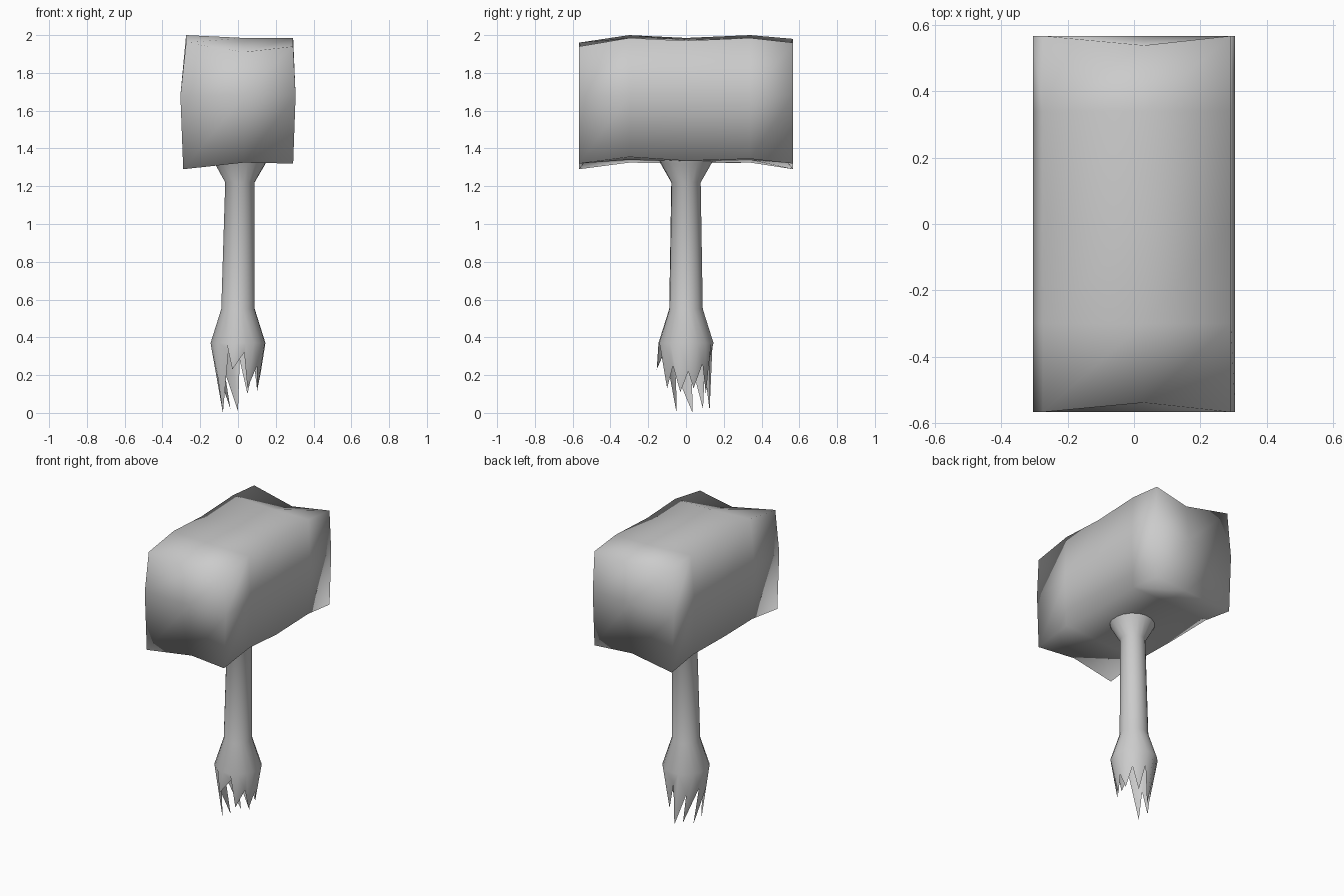
import bpy, math

if "Cube" in bpy.data.objects:
    bpy.data.objects.remove(bpy.data.objects["Cube"])


def make(name, verts, faces):
    me = bpy.data.meshes.new(name)
    me.from_pydata(verts, [], faces)
    me.update()
    ob = bpy.data.objects.new(name, me)
    bpy.context.collection.objects.link(ob)
    for p in me.polygons:
        p.use_smooth = True
    return ob


# Hammer head: hand-shaped block, a subdivided box with uneven edges
YS = [-0.567, -0.3, 0.0, 0.34, 0.567]
TOP = {0: [1.96, 2.0, 1.985, 2.0, 1.98],
       1: [1.91, 1.985, 1.975, 1.985, 1.93],
       2: [1.94, 1.985, 1.97, 1.985, 1.96]}
BOTTOM = {0: [1.29, 1.325, 1.32, 1.325, 1.29],
          1: [1.325, 1.34, 1.33, 1.34, 1.325],
          2: [1.32, 1.355, 1.335, 1.345, 1.32]}
XS = [[-0.29, 0.03, 0.292], [-0.305, 0.03, 0.305], [-0.275, 0.03, 0.292]]


def head_point(i, j, k):
    lo, hi = BOTTOM[i][j], TOP[i][j]
    y = YS[j]
    if j in (0, 4) and k != 1 and i == 1:
        y *= 0.95
    return (XS[k][i], y, (lo, 1.68, hi)[k])


verts, index, faces = [], {}, []


def vid(i, j, k):
    if (i, j, k) not in index:
        index[i, j, k] = len(verts)
        verts.append(head_point(i, j, k))
    return index[i, j, k]


def side(nu, nv, at, flip):
    for u in range(nu):
        for v in range(nv):
            q = [vid(*at(u, v)), vid(*at(u + 1, v)),
                 vid(*at(u + 1, v + 1)), vid(*at(u, v + 1))]
            faces.append(q[::-1] if flip else q)


for end in (0, 1):
    side(4, 2, lambda u, v: (2 * end, u, v), end == 0)
    side(2, 2, lambda u, v: (u, 4 * end, v), end == 1)
    side(2, 4, lambda u, v: (u, v, 2 * end), end == 0)
make("hammer_head", verts, faces)

# Splintered end: tips of the broken wood (x, y, z) in counter-clockwise order
TIPS = [(0.10, -0.03, 0.11), (0.10, 0.04, 0.13), (0.05, 0.105, 0.10),
        (0.0, 0.125, 0.01), (-0.04, 0.09, 0.02), (-0.08, 0.035, 0.0),
        (-0.08, -0.05, 0.0), (-0.03, -0.155, 0.23), (0.05, -0.10, 0.13)]
NOTCH = [0.22, 0.26, 0.28, 0.22, 0.25, 0.21, 0.33, 0.32, 0.25]

# Handle: flared top, slim shaft, bulge, then the jagged lower edge
RINGS = [(0.01, 0.15, 1.36), (0.012, 0.135, 1.32), (0.01, 0.078, 1.22),
         (0.0, 0.089, 0.55), (0.0, 0.146, 0.37)]
N = 2 * len(TIPS)
verts, faces = [], []
angles = [-0.25 + math.tau * s / N for s in range(N)]
for cx, r, z in RINGS:
    verts += [(cx + r * math.cos(a), r * math.sin(a), z) for a in angles]
for s, a in enumerate(angles):
    if s % 2 == 0:
        verts.append(TIPS[s // 2])
    else:
        verts.append((0.122 * math.cos(a), 0.122 * math.sin(a), NOTCH[s // 2]))
for r in range(len(RINGS)):
    for s in range(N):
        t = (s + 1) % N
        faces.append((r * N + s, (r + 1) * N + s, (r + 1) * N + t, r * N + t))
make("handle", verts, faces)
